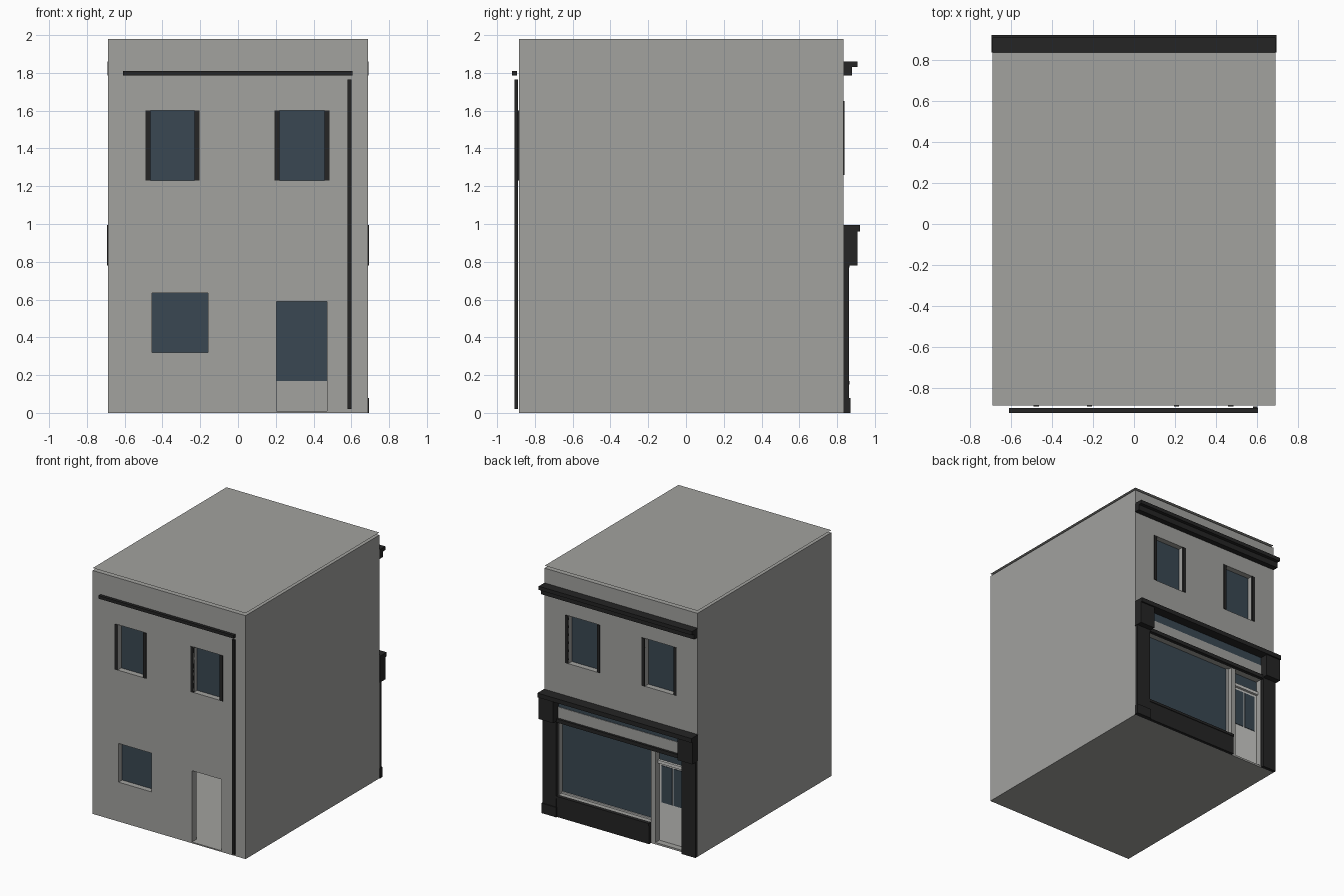
import bpy

cube = bpy.data.objects.get("Cube")
if cube:
    bpy.data.objects.remove(cube, do_unlink=True)

FRONT, BACK, SIDE = -0.885, 0.835, 0.688


def material(name, r, g, b):
    m = bpy.data.materials.new(name)
    m.use_nodes = True
    m.diffuse_color = (r, g, b, 1)
    node = next(n for n in m.node_tree.nodes if n.type == 'BSDF_PRINCIPLED')
    node.inputs["Base Color"].default_value = (r, g, b, 1)
    return m


wall = material("wall_grey", 0.36, 0.36, 0.345)
dark = material("black_trim", 0.018, 0.018, 0.018)
glass = material("dark_blue_glass", 0.042, 0.064, 0.085)
white = material("pale_joinery", 0.6, 0.6, 0.58)


def box(name, x, y, z, mat):
    """Box from (min, max) pairs."""
    bpy.ops.mesh.primitive_cube_add(size=1, location=[sum(p) / 2 for p in (x, y, z)])
    ob = bpy.context.object
    ob.name = name
    ob.scale = [p[1] - p[0] for p in (x, y, z)]
    bpy.ops.object.transform_apply(location=False, rotation=False, scale=True)
    ob.data.materials.append(mat)
    return ob


# Openings: x span, z span
front_upper = [((-0.463, -0.23), (1.23, 1.60)), ((0.22, 0.458), (1.23, 1.60))]
front_lower = [((-0.455, -0.16), (0.32, 0.635))]
front_door = ((0.205, 0.47), (0.01, 0.59))
back_upper = [((-0.475, -0.215), (1.26, 1.65)), ((0.215, 0.475), (1.26, 1.65))]
shop_window = ((-0.27, 0.56), (0.17, 0.77))
shop_door = ((-0.56, -0.31), (0.015, 0.77))

# Hollow building shell with cut openings
shell = box("building_walls", (-SIDE, SIDE), (FRONT, BACK), (0, 1.98), wall)
cutters = [box("room_cutter", (-SIDE + 0.02, SIDE - 0.02),
               (FRONT + 0.06, BACK - 0.06), (0.01, 1.95), wall)]
for x, z in front_upper + front_lower + [front_door]:
    cutters.append(box("front_cutter", x, (FRONT - 0.1, FRONT + 0.1), z, wall))
for x, z in back_upper + [shop_window, shop_door]:
    cutters.append(box("back_cutter", x, (BACK - 0.1, BACK + 0.1), z, wall))
for c in cutters:
    mod = shell.modifiers.new("opening", 'BOOLEAN')
    mod.operation = 'DIFFERENCE'
    mod.solver = 'EXACT'
    mod.object = c
    bpy.context.view_layer.objects.active = shell
    bpy.ops.object.modifier_apply(modifier=mod.name)
    bpy.data.objects.remove(c, do_unlink=True)

# Thin roof sheet just above the walls
bpy.ops.mesh.primitive_plane_add(size=1, location=(0, (FRONT + BACK) / 2, 2.0))
roof = bpy.context.object
roof.name = "roof_sheet"
roof.scale = (2 * SIDE, BACK - FRONT, 1)
roof.data.materials.append(wall)


# Windows: recessed pane, optional dark strips on the wall at each side
def window(name, x, z, face, inward, strips):
    pane = face + inward * 0.05
    box(name + "_glass", x, (pane - 0.004, pane + 0.004), z, glass)
    if strips:
        y = sorted((face + inward * 0.01, face - inward * 0.005))
        box(name + "_strip_low", (x[0] - 0.026, x[0]), y, z, dark)
        box(name + "_strip_high", (x[1], x[1] + 0.026), y, z, dark)


for x, z in front_upper:
    window("front_upper_window", x, z, FRONT, 1, True)
for x, z in front_lower:
    window("front_lower_window", x, z, FRONT, 1, False)
for x, z in back_upper:
    window("back_upper_window", x, z, BACK, -1, True)
window("shop_window", *shop_window, BACK, -1, False)

# Gutter and downpipe
box("gutter", (-0.61, 0.605), (-0.92, -0.895), (1.785, 1.81), dark)
box("downpipe", (0.58, 0.602), (-0.908, -0.89), (0.02, 1.765), dark)

# Upper cornice
box("upper_cornice_base", (-0.69, 0.69), (BACK, 0.88), (1.785, 1.83), dark)
box("upper_cornice_cap", (-0.69, 0.69), (BACK, 0.908), (1.83, 1.86), dark)

# Shopfront pilasters, blocks and cornice
for s in (-1, 1):
    box("pilaster", sorted((s * 0.565, s * 0.688)), (BACK, 0.862), (0, 0.78), dark)
    box("pilaster_block", sorted((s * 0.56, s * 0.693)), (BACK, 0.908), (0.78, 0.96), dark)
box("pilaster_plinth", (0.56, 0.693), (BACK, 0.87), (0, 0.08), dark)
box("shop_cornice", (-0.693, 0.693), (BACK, 0.92), (0.96, 0.995), dark)

# Fascia: glass strip, board and lower rail
box("fascia_glass", (-0.56, 0.56), (BACK, 0.842), (0.89, 0.96), glass)
box("fascia_board", (-0.56, 0.56), (BACK, 0.846), (0.80, 0.89), wall)
box("fascia_rail", (-0.565, 0.565), (BACK, 0.865), (0.77, 0.80), dark)

# Stall riser and window frame
box("stall_riser", (-0.27, 0.565), (BACK, 0.86), (0, 0.15), dark)
box("stall_riser_lip", (-0.27, 0.565), (BACK, 0.866), (0.15, 0.17), dark)
box("window_sill_frame", (-0.27, 0.56), (0.785, 0.80), (0.17, 0.182), white)
box("window_side_frame", (-0.27, -0.255), (0.785, 0.80), (0.17, 0.77), white)

# Shop door with two panes and a transom light
DX = shop_door[0]
box("shop_door_leaf", DX, (0.765, 0.785), (0.015, 0.655), white)
box("door_transom_bar", DX, (0.765, 0.805), (0.65, 0.675), white)
box("door_transom_glass", DX, (0.77, 0.785), (0.675, 0.77), glass)
for x in ((-0.54, -0.442), (-0.428, -0.33)):
    box("shop_door_pane", x, (0.78, 0.789), (0.33, 0.63), glass)
